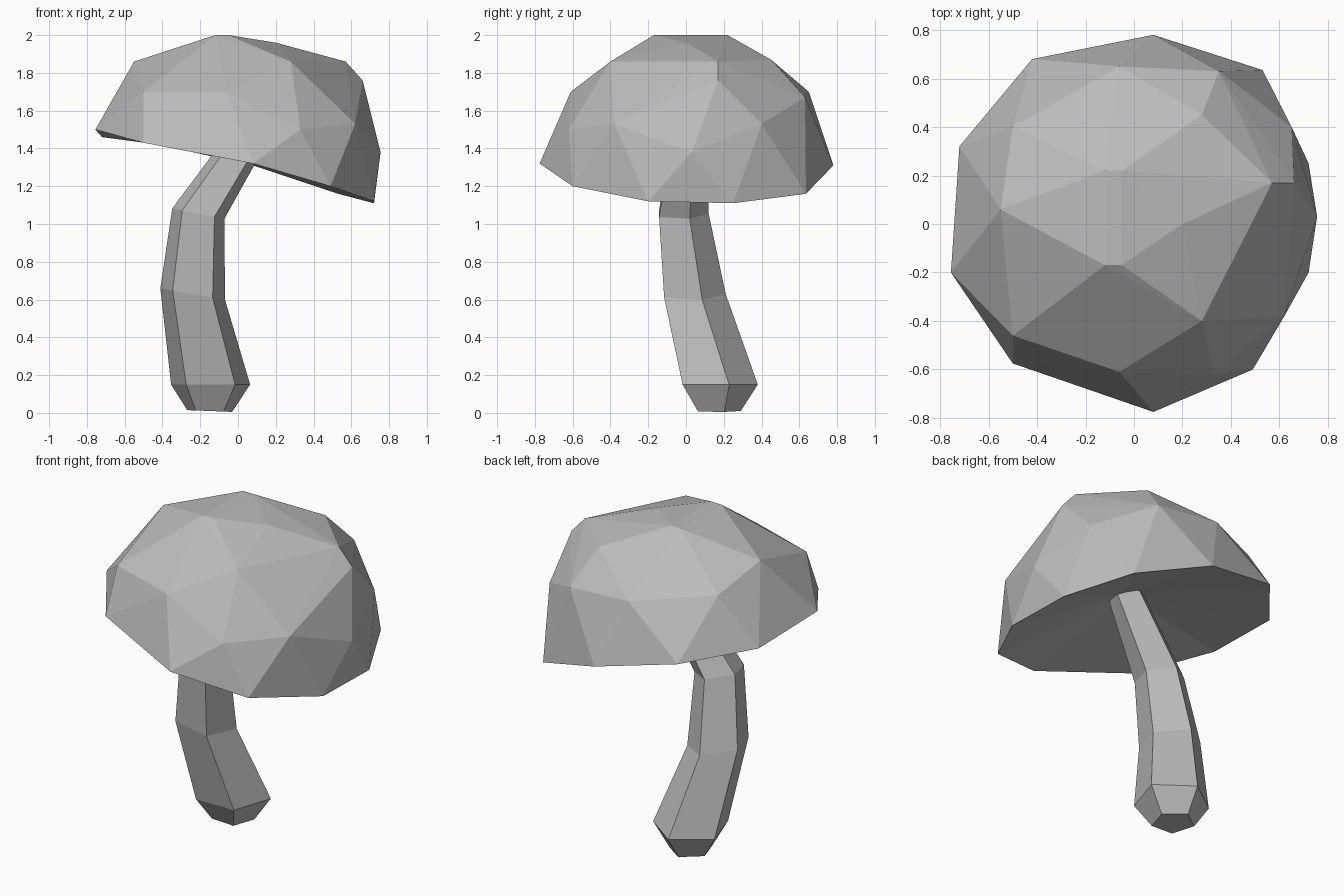
import bpy
import bmesh
from math import cos, sin, radians
from mathutils import Vector

if "Cube" in bpy.data.objects:
    bpy.data.objects.remove(bpy.data.objects["Cube"], do_unlink=True)

GREY = (0.5, 0.5, 0.5, 1.0)
grey = bpy.data.materials.new("plain_grey")
grey.use_nodes = True
grey.diffuse_color = GREY
grey.node_tree.nodes["Principled BSDF"].inputs["Base Color"].default_value = GREY


def finish(bm, name):
    """Turn the bmesh into a flat-shaded object."""
    bmesh.ops.recalc_face_normals(bm, faces=bm.faces[:])
    mesh = bpy.data.meshes.new(name)
    bm.to_mesh(mesh)
    bm.free()
    mesh.materials.append(grey)
    obj = bpy.data.objects.new(name, mesh)
    bpy.context.collection.objects.link(obj)
    return obj


# Stem: five-sided rings along a bent path (centre, radius, slope of the ring)
def build_stem():
    bm = bmesh.new()
    path = [
        ((-0.15, 0.165, 0.01), 0.125, -0.04),
        ((-0.145, 0.16, 0.15), 0.22, 0.0),
        ((-0.24, 0.03, 0.63), 0.18, -0.18),
        ((-0.21, -0.025, 1.055), 0.145, -0.2),
        ((0.08, 0.01, 1.5), 0.1, -0.3),
    ]
    rings = []
    for (x, y, z), radius, slope in path:
        ring = []
        for side in range(5):
            angle = radians(90 + 72 * side)
            dx, dy = radius * cos(angle), radius * sin(angle)
            ring.append(bm.verts.new((x + dx, y + dy, z + slope * dx)))
        rings.append(ring)
    for low, high in zip(rings, rings[1:]):
        for i in range(5):
            j = (i + 1) % 5
            bm.faces.new((low[i], low[j], high[j], high[i]))
    bm.faces.new(rings[0])
    bm.faces.new(rings[-1])
    return finish(bm, "stem")


# Cap: faceted tilted dome wrapped around rim, shoulder and crown corners
def build_cap():
    rim = [
        (0.08, -0.775, 1.32), (0.49, -0.6, 1.2), (0.72, -0.2, 1.12),
        (0.72, 0.25, 1.11), (0.53, 0.635, 1.16), (0.08, 0.78, 1.31),
        (-0.42, 0.68, 1.42), (-0.72, 0.32, 1.46), (-0.755, -0.2, 1.5),
        (-0.5, -0.575, 1.43),
    ]
    shoulder = [
        (-0.55, 0.06, 1.86), (-0.06, 0.65, 1.7), (-0.06, -0.61, 1.7),
        (0.62, -0.38, 1.53), (0.65, 0.4, 1.53), (0.755, 0.03, 1.38),
        (-0.5, -0.46, 1.7), (0.33, -0.62, 1.5), (0.35, 0.63, 1.67),
        (-0.5, 0.4, 1.76),
    ]
    crown = [
        (0.57, 0.17, 1.86), (0.66, 0.17, 1.76), (0.28, -0.4, 1.86),
        (-0.12, -0.17, 2.0), (-0.05, -0.17, 2.0), (-0.12, 0.22, 2.0),
        (-0.05, 0.22, 2.0), (0.2, 0.0, 1.96), (0.28, 0.45, 1.87),
    ]
    bm = bmesh.new()
    for point in rim + shoulder + crown:
        bm.verts.new(point)
    hull = bmesh.ops.convex_hull(bm, input=bm.verts[:])
    loose = [v for v in bm.verts if not v.link_faces]
    bmesh.ops.delete(bm, geom=loose, context="VERTS")
    bm.normal_update()

    # Hollow underside: drop the flat base and fan the rim to a raised middle
    base = [f for f in bm.faces if f.normal.z < -0.5]
    bmesh.ops.delete(bm, geom=base, context="FACES")
    edges = [e for e in bm.edges if e.is_boundary]
    apex = bm.verts.new(Vector((0.06, 0.0, 1.48)))
    for edge in edges:
        bm.faces.new((edge.verts[0], edge.verts[1], apex))
    return finish(bm, "cap")


build_stem()
build_cap()
